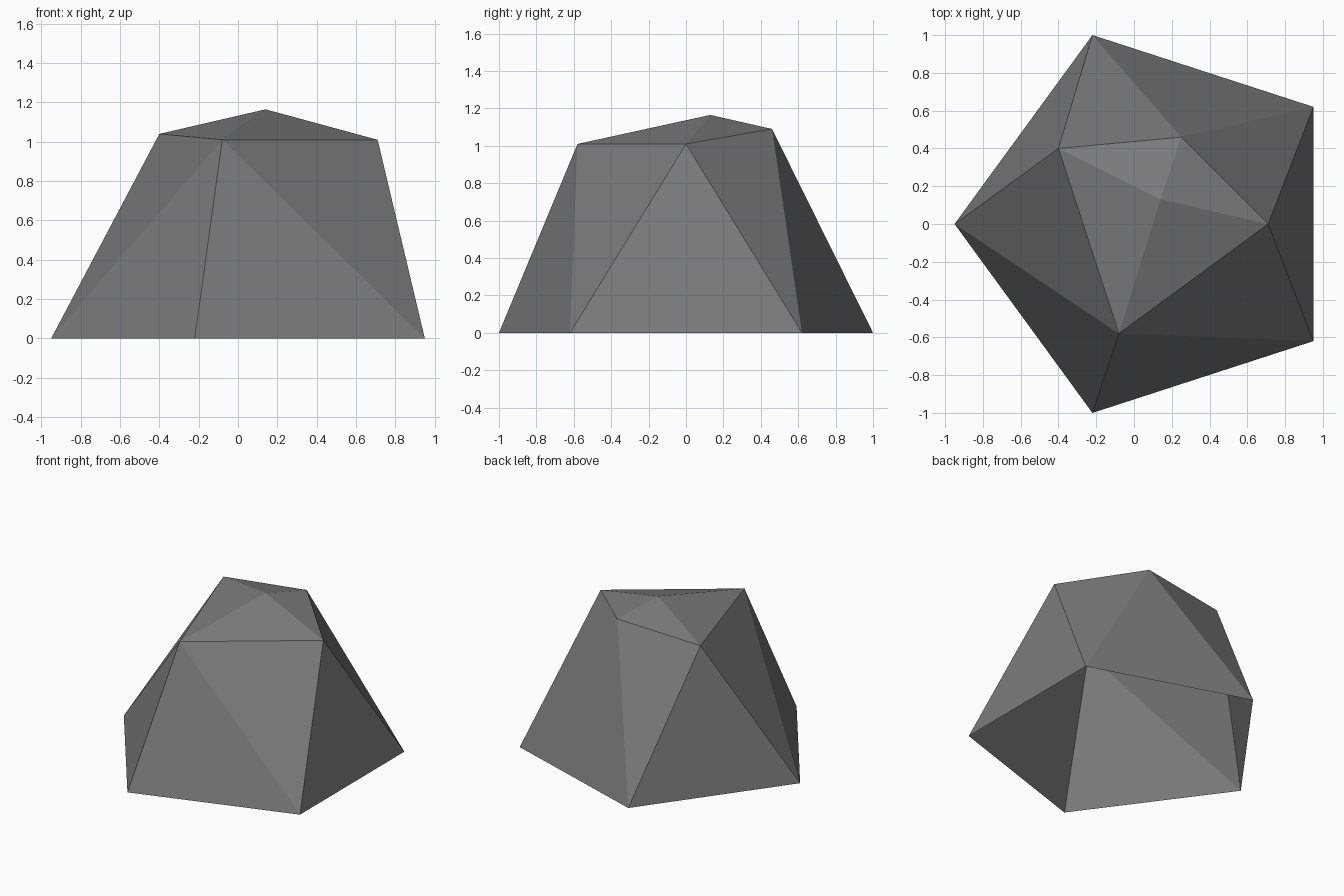
import bpy
import bmesh

if "Cube" in bpy.data.objects:
    bpy.data.objects.remove(bpy.data.objects["Cube"])

# Plain grey stone
stone = bpy.data.materials.new("stone grey")
stone.diffuse_color = (0.2, 0.2, 0.2, 1)
stone.use_nodes = True
stone.node_tree.nodes["Principled BSDF"].inputs["Base Color"].default_value = stone.diffuse_color

bm = bmesh.new()


def ring(points):
    return [bm.verts.new(p) for p in points]


# Ground outline, shoulder outline and peak of the rock (clockwise from the left)
ground = ring([(x, y, 0) for x, y in
               ((-0.95, 0), (-0.22, 1), (0.95, 0.62), (0.95, -0.62), (-0.22, -1))])
shoulder = ring([(-0.40, 0.40, 1.04), (0.25, 0.46, 1.09),
                 (0.71, 0, 1.01), (-0.08, -0.58, 1.01)])
peak = bm.verts.new((0.14, 0.13, 1.165))

# Sides: each ground edge rises to one shoulder corner (underside stays open)
for i in range(5):
    bm.faces.new((ground[(i + 1) % 5], ground[i], shoulder[min(i, 3)]))

# Sides and cap: each shoulder edge drops to a ground corner and rises to the peak
for i in range(4):
    a, b = shoulder[i], shoulder[(i + 1) % 4]
    bm.faces.new((a, b, ground[(i + 1) % 4]))
    bm.faces.new((b, a, peak))

# Faces point outwards
bmesh.ops.recalc_face_normals(bm, faces=bm.faces)
bm.normal_update()
if peak.link_faces[0].normal.z < 0:
    bmesh.ops.reverse_faces(bm, faces=bm.faces)

mesh = bpy.data.meshes.new("rock")
bm.to_mesh(mesh)
bm.free()
mesh.materials.append(stone)
rock = bpy.data.objects.new("rock", mesh)
bpy.context.collection.objects.link(rock)
